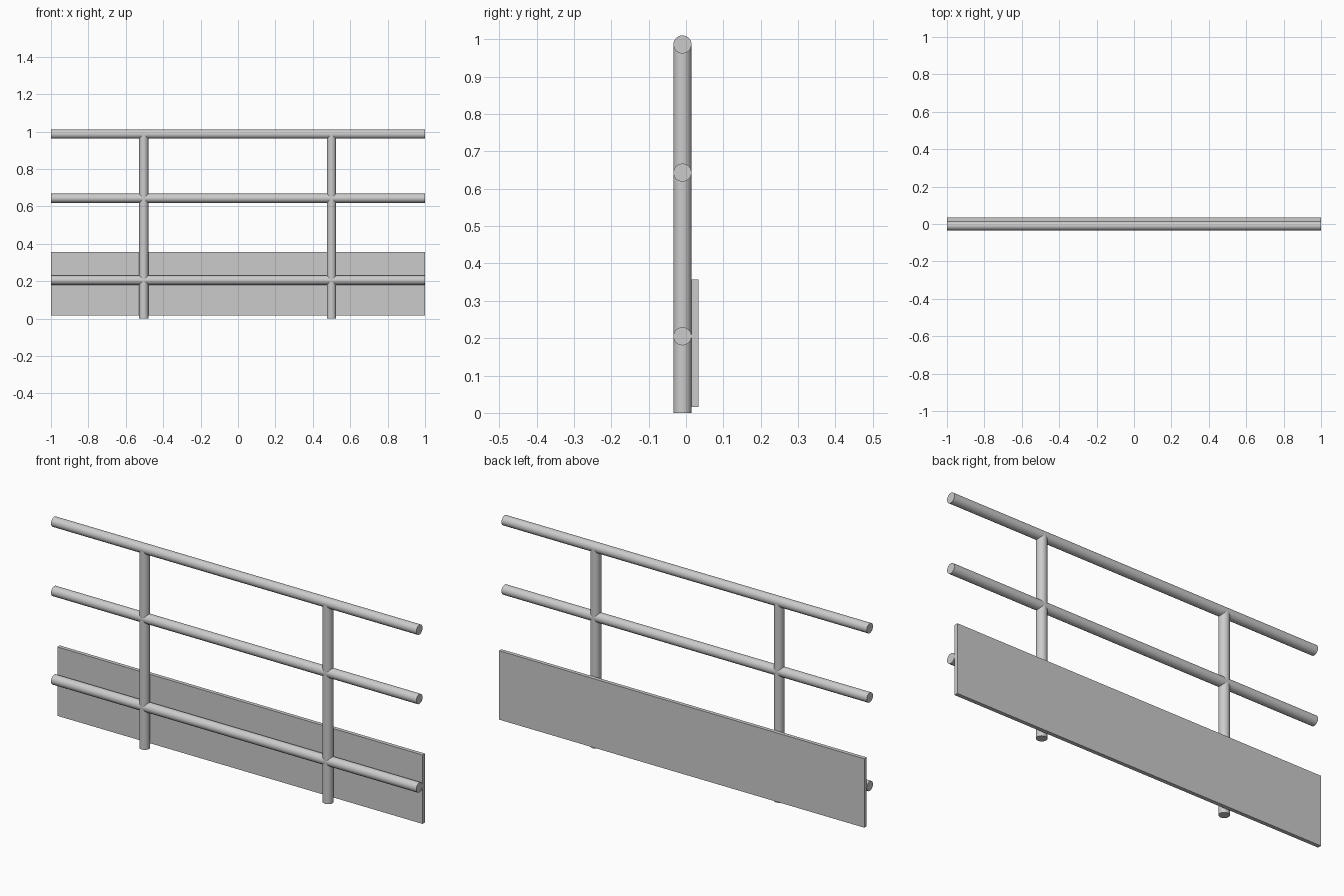
import bpy
from math import pi

if "Cube" in bpy.data.objects:
    bpy.data.objects.remove(bpy.data.objects["Cube"])

RADIUS = 0.0245   # shared tube radius
TUBE_Y = -0.0095  # centre plane of the tubes


def tube(name, location, length, rotation=(0, 0, 0)):
    bpy.ops.mesh.primitive_cylinder_add(
        vertices=16, radius=RADIUS, depth=length,
        location=location, rotation=rotation)
    obj = bpy.context.object
    obj.name = name
    bpy.ops.object.shade_smooth_by_angle(angle=pi / 5)
    return obj


# Horizontal rails
for name, z in (("bottom_rail", 0.205), ("middle_rail", 0.643), ("top_rail", 0.986)):
    tube(name, (0, TUBE_Y, z), 2.0, (0, pi / 2, 0))

# Upright posts, ending on the axis of the top rail
POST_HEIGHT = 0.986
for name, x in (("left_post", -0.504), ("right_post", 0.5)):
    tube(name, (x, TUBE_Y, POST_HEIGHT / 2), POST_HEIGHT)

# Flat kick board fixed to the back of the posts
bpy.ops.mesh.primitive_cube_add(size=1, location=(0, 0.0245, 0.186))
board = bpy.context.object
board.name = "kick_board"
board.scale = (2.0, 0.019, 0.341)
bpy.ops.object.transform_apply(location=False, rotation=False, scale=True)
